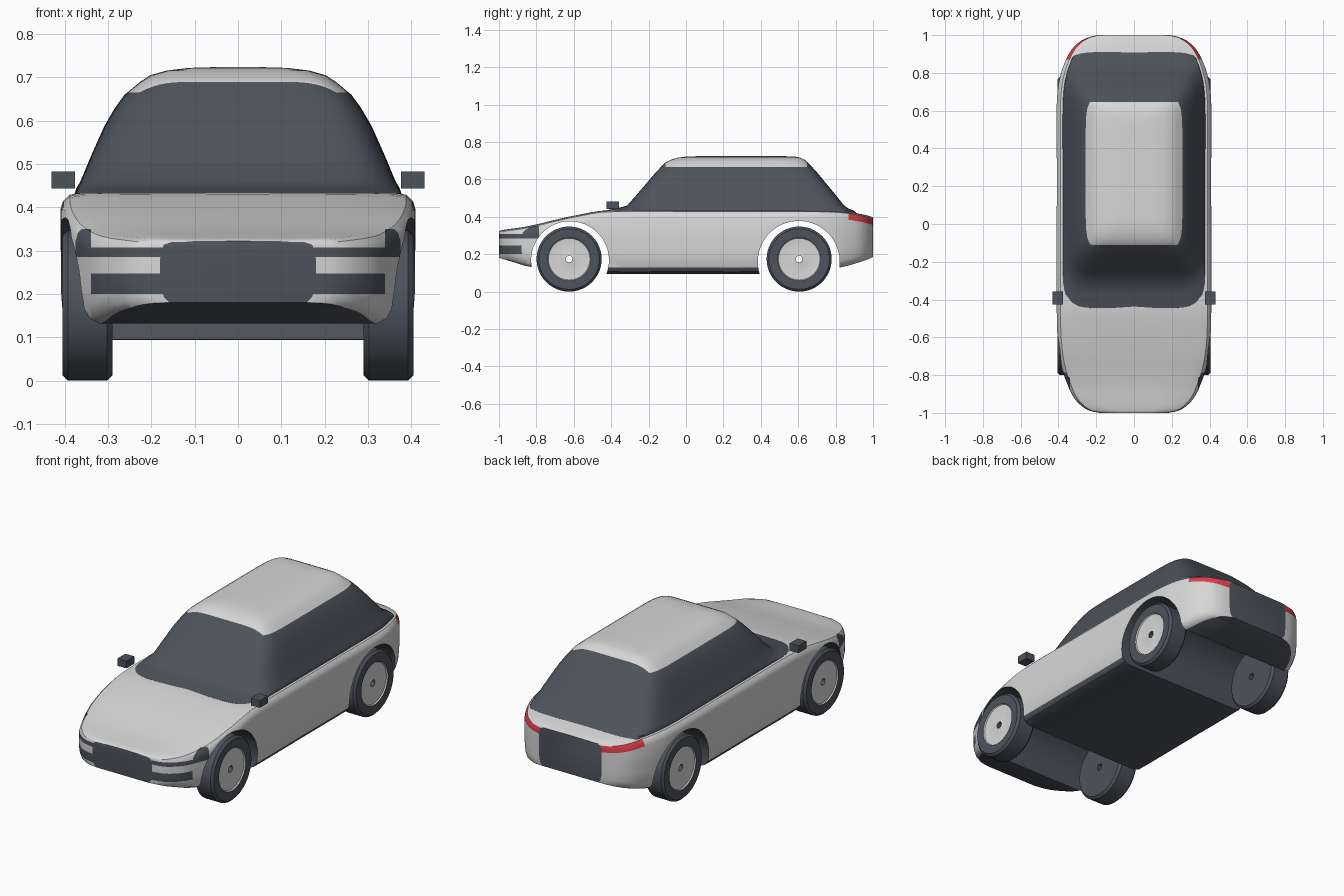
import bpy, bmesh, math
from mathutils import Matrix, Vector

if "Cube" in bpy.data.objects:
    bpy.data.objects.remove(bpy.data.objects["Cube"])


def material(name, rgb):
    m = bpy.data.materials.new(name)
    m.diffuse_color = (*rgb, 1)
    m.use_nodes = True
    m.node_tree.nodes["Principled BSDF"].inputs["Base Color"].default_value = m.diffuse_color
    return m


MATS = [material("light_paint", (0.68, 0.68, 0.68)),
        material("dark_trim", (0.075, 0.085, 0.105)),
        material("red_lamp", (0.72, 0.05, 0.07))]
LIGHT, DARK, RED = 0, 1, 2


def make(name, bm):
    bmesh.ops.recalc_face_normals(bm, faces=bm.faces)
    me = bpy.data.meshes.new(name)
    bm.to_mesh(me)
    bm.free()
    for m in MATS:
        me.materials.append(m)
    ob = bpy.data.objects.new(name, me)
    bpy.context.collection.objects.link(ob)
    return ob


def activate(ob):
    bpy.ops.object.select_all(action='DESELECT')
    ob.select_set(True)
    bpy.context.view_layer.objects.active = ob


def smooth(ob, angle=35):
    activate(ob)
    bpy.ops.object.shade_smooth_by_angle(angle=math.radians(angle))


def split(bm, co, no, keep=lambda c: True):
    """Cut a clean paint edge along a plane."""
    faces = [f for f in bm.faces if keep(f.calc_center_median())]
    geom = set(faces)
    for f in faces:
        geom.update(f.edges)
        geom.update(f.verts)
    bmesh.ops.bisect_plane(bm, geom=list(geom), plane_co=co, plane_no=no, dist=1e-5)


def loft(bm, rings, paint):
    """Skin closed rings; paint(i, k) gives the colour of face k in band i."""
    vs = [[bm.verts.new(p) for p in r] for r in rings]
    n = len(vs[0])
    for i in range(len(vs) - 1):
        for k in range(n):
            f = bm.faces.new((vs[i][k], vs[i][(k + 1) % n],
                              vs[i + 1][(k + 1) % n], vs[i + 1][k]))
            f.material_index = paint(i, k)
    return vs


# Body keys: y, half width, top z, bottom z
KEYS = [(-1, .18, .32, .18), (-.99, .23, .325, .178), (-.965, .275, .33, .17),
        (-.92, .318, .336, .157), (-.86, .348, .345, .138), (-.78, .377, .362, .125),
        (-.7, .395, .382, .118), (-.58, .407, .408, .105), (-.43, .409, .432, .095),
        (0, .409, .434, .095), (.38, .409, .434, .095), (.6, .41, .434, .105),
        (.72, .403, .433, .118), (.8, .386, .43, .125), (.87, .36, .424, .14),
        (.93, .325, .414, .158), (.97, .28, .405, .172), (.99, .235, .399, .18),
        (1, .19, .395, .185)]


def slope(i, c):
    a, b = KEYS[max(i - 1, 0)], KEYS[min(i + 1, len(KEYS) - 1)]
    return (b[c] - a[c]) / (b[0] - a[0])


def body_at(y):
    """Smooth interpolation of the body keys."""
    i = max(j for j in range(len(KEYS) - 1) if j == 0 or KEYS[j][0] <= y)
    a, b = KEYS[i], KEYS[i + 1]
    d = b[0] - a[0]
    t = (y - a[0]) / d
    return [(2*t**3 - 3*t*t + 1) * a[c] + (t**3 - 2*t*t + t) * d * slope(i, c)
            + (3*t*t - 2*t**3) * b[c] + (t**3 - t*t) * d * slope(i + 1, c)
            for c in (1, 2, 3)]


def section(y):
    w, top, bot = body_at(y)
    h = top - bot
    half = [(0, bot), (.45, bot), (.88, bot), (.95, bot + .012), (.985, bot + .035),
            (1, bot + .35*h), (1, bot + .55*h), (1, top - .04), (.985, top - .02),
            (.95, top - .006), (.85, top), (.45, top + .001), (0, top + .002)]
    return ([Vector((x*w, y, z)) for x, z in half]
            + [Vector((-x*w, y, z)) for x, z in half[-2:0:-1]])


# Lower body shell with dark underside and red rear lamps
stations = [a[0] + (b[0] - a[0]) * s / 4 for a, b in zip(KEYS, KEYS[1:]) for s in range(4)] + [1]


def body_paint(i, k):
    seg = k if k < 12 else 23 - k
    y = (stations[i] + stations[i + 1]) / 2
    if seg < 2 or (seg < 4 and abs(y) < .6):
        return DARK
    if seg in (7, 8) and y > .87:
        return RED
    return LIGHT


bm = bmesh.new()
rings = loft(bm, [section(y) for y in stations], body_paint)
for end in (rings[0], rings[-1]):          # grille and rear panel
    bm.faces.new(end).material_index = DARK
body = make("body", bm)

# Wheel arches cut through the full width
for y, z, r in ((-.62, .168, .208), (.603, .159, .219)):
    bm = bmesh.new()
    bmesh.ops.create_cone(bm, cap_ends=True, segments=72, radius1=r, radius2=r, depth=1.2,
                          matrix=Matrix.Translation((0, y, z)) @ Matrix.Rotation(math.pi/2, 4, 'Y'))
    for f in bm.faces:
        f.material_index = DARK
    cutter = make("arch_cutter", bm)
    cutter.hide_render = True
    mod = body.modifiers.new("arch", 'BOOLEAN')
    mod.operation, mod.solver, mod.object = 'DIFFERENCE', 'EXACT', cutter
    activate(body)
    bpy.ops.object.modifier_apply(modifier=mod.name)
    bpy.data.objects.remove(cutter)

# Headlamp band and lower intakes on the nose
bm = bmesh.new()
bm.from_mesh(body.data)
nose = lambda c: c.y < -.74
for z in (.2, .247, .285, .307, .35):
    split(bm, (0, 0, z), (0, 0, 1), nose)
for x in (-.34, .34):
    split(bm, (x, 0, 0), (1, 0, 0), nose)
split(bm, (0, -.785, 0), (0, 1, 0), nose)
for f in bm.faces:
    c = f.calc_center_median()
    if c.y < -.785 and f.material_index == LIGHT:
        band = .285 < c.z < .307
        lamp = abs(c.x) > .34 and .307 < c.z < .35
        intake = abs(c.x) < .34 and .2 < c.z < .247
        if band or lamp or intake:
            f.material_index = DARK
bm.to_mesh(body.data)
bm.free()
smooth(body)

# Cabin: stacked outlines as z, front y, rear y, half width
LEVELS = [(.405, -.455, .92, .388), (.432, -.445, .9, .384), (.445, -.37, .868, .373),
          (.46, -.315, .845, .364), (.52, -.262, .798, .339), (.587, -.205, .742, .309),
          (.63, -.168, .707, .284), (.66, -.14, .68, .262), (.69, -.11, .65, .226),
          (.705, -.08, .635, .203), (.716, -.045, .612, .165), (.722, 0, .585, .115),
          (.724, .06, .53, .05)]


def power(v):
    return math.copysign(abs(v) ** .25, v)


def outline(z, front, rear, half):
    pts = []
    for k in range(96):
        a = math.tau * (k + .5) / 96
        y = (front + rear) / 2 + (rear - front) / 2 * power(math.sin(a))
        lim = .92 * body_at(y)[0]
        pts.append((max(-lim, min(lim, half * power(math.cos(a)))), y, z))
    return pts


bm = bmesh.new()
rings = loft(bm, [outline(*l) for l in LEVELS], lambda i, k: DARK)
for end in (rings[0], rings[-1]):
    bm.faces.new(end)
split(bm, (0, 0, .665), (0, 0, 1))
split(bm, (0, -.11, 0), (0, 1, 0))
split(bm, (0, .647, 0), (0, 1, 0))
for f in bm.faces:                         # light roof, dark glass
    c = f.calc_center_median()
    f.material_index = LIGHT if c.z > .665 and -.11 < c.y < .647 else DARK
smooth(make("cabin", bm))

# Wheels: lathed tyre and rim with an open hub
PROFILE = [(.29, .018), (.29, .162), (.302, .174), (.393, .174), (.405, .162),
           (.403, .115), (.397, .111), (.388, .03), (.392, .018)]
for side, sx in (("right", 1), ("left", -1)):
    for end, y in (("front", -.625), ("rear", .605)):
        bm = bmesh.new()
        rings = [[(sx*x, y + r*math.cos(math.tau*s/48), .174 + r*math.sin(math.tau*s/48))
                  for x, r in PROFILE] for s in range(48)]
        loft(bm, rings + rings[:1], lambda i, k: LIGHT if k in (5, 6, 7) else DARK)
        bmesh.ops.remove_doubles(bm, verts=bm.verts, dist=1e-5)
        smooth(make(f"{end}_{side}_wheel", bm))

    # Door mirrors
    bm = bmesh.new()
    bmesh.ops.create_cube(bm, size=1, matrix=Matrix.Translation((sx*.404, -.392, .463))
                          @ Matrix.Diagonal((.054, .068, .04, 1)))
    for f in bm.faces:
        f.material_index = DARK
    make(f"{side}_mirror", bm)
